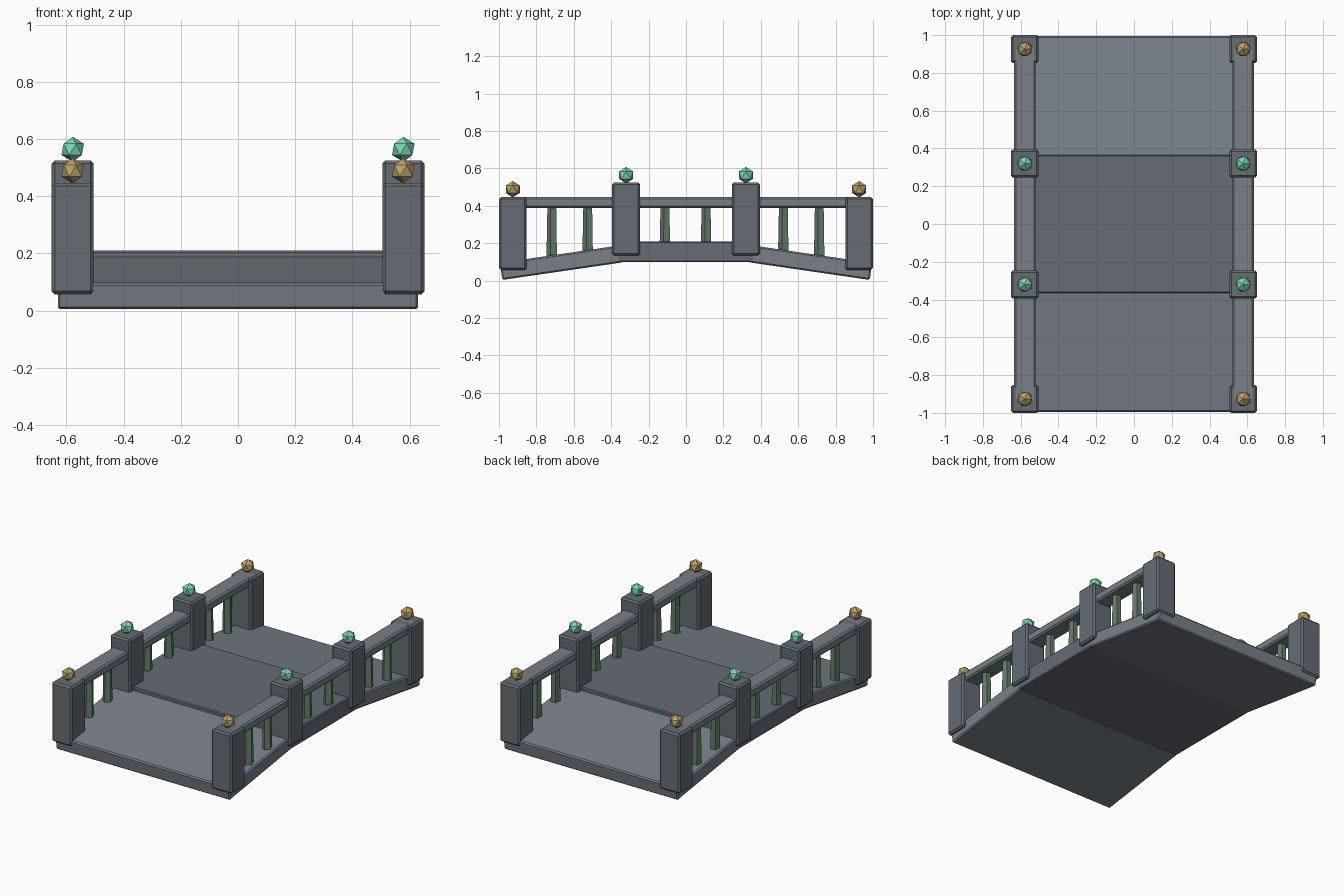
import bpy, math
from mathutils import Matrix

if "Cube" in bpy.data.objects:
    bpy.data.objects.remove(bpy.data.objects["Cube"])


def material(name, color):
    m = bpy.data.materials.new(name)
    m.diffuse_color = (*color, 1)
    m.use_nodes = True
    m.node_tree.nodes["Principled BSDF"].inputs["Base Color"].default_value = m.diffuse_color
    return m


STONE = material("slate", (0.19, 0.215, 0.245))
DARK = material("dark_slate", (0.13, 0.15, 0.175))
GREEN = material("green_metal", (0.13, 0.2, 0.14))
MINT = material("mint_gem", (0.19, 0.68, 0.45))
GOLD = material("gold_gem", (0.5, 0.36, 0.14))


def box(name, loc, size, mat, bevel=0.01, rot_x=0.0):
    bpy.ops.mesh.primitive_cube_add(size=1)
    o = bpy.context.object
    o.name = name
    o.data.transform(Matrix.Diagonal((*size, 1)))
    o.location = loc
    o.rotation_euler.x = rot_x
    b = o.modifiers.new("bevel", 'BEVEL')
    b.width = bevel
    b.segments = 1
    o.data.materials.append(mat)
    return o


def gem(name, loc, mat):
    bpy.ops.mesh.primitive_ico_sphere_add(subdivisions=1, radius=0.044, location=loc)
    o = bpy.context.object
    o.name = name
    o.data.materials.append(mat)


def baluster(x, y, z0, z1):
    bpy.ops.mesh.primitive_cone_add(vertices=5, radius1=0.031, radius2=0.026,
                                    depth=z1 - z0, location=(x, y, (z0 + z1) / 2),
                                    rotation=(0, 0, math.pi))
    o = bpy.context.object
    o.name = "baluster"
    o.data.materials.append(GREEN)


# Deck: level centre and two sloping ramps
box("centre_deck", (0, 0, 0.155), (1.26, 0.73, 0.11), DARK, 0.006)
angle, length, thick = math.radians(8.3), 0.655, 0.092
for s in (-1, 1):
    # centre measured from the outer bottom edge of the ramp
    dy = length / 2 * math.cos(angle) - thick / 2 * math.sin(angle)
    dz = length / 2 * math.sin(angle) + thick / 2 * math.cos(angle)
    box("ramp", (0, s * (0.982 - dy), 0.004 + dz), (1.26, length, thick),
        STONE, 0.008, -s * angle)

# Railings on both sides
X = 0.578
for sx in (-1, 1):
    x = sx * X
    box("handrail", (x, 0, 0.418), (0.115, 1.88, 0.058), STONE)
    for sy in (-1, 1):
        box("end_post", (x, sy * 0.926, 0.252), (0.147, 0.148, 0.39), DARK, 0.011)
        gem("end_finial", (x, sy * 0.926, 0.489), GOLD)
        box("middle_post", (x, sy * 0.32, 0.33), (0.147, 0.15, 0.39), DARK, 0.011)
        gem("middle_finial", (x, sy * 0.32, 0.564), MINT)
        for y, z0 in ((0.11, 0.19), (0.523, 0.145), (0.715, 0.125)):
            baluster(x, sy * y, z0, 0.4)
